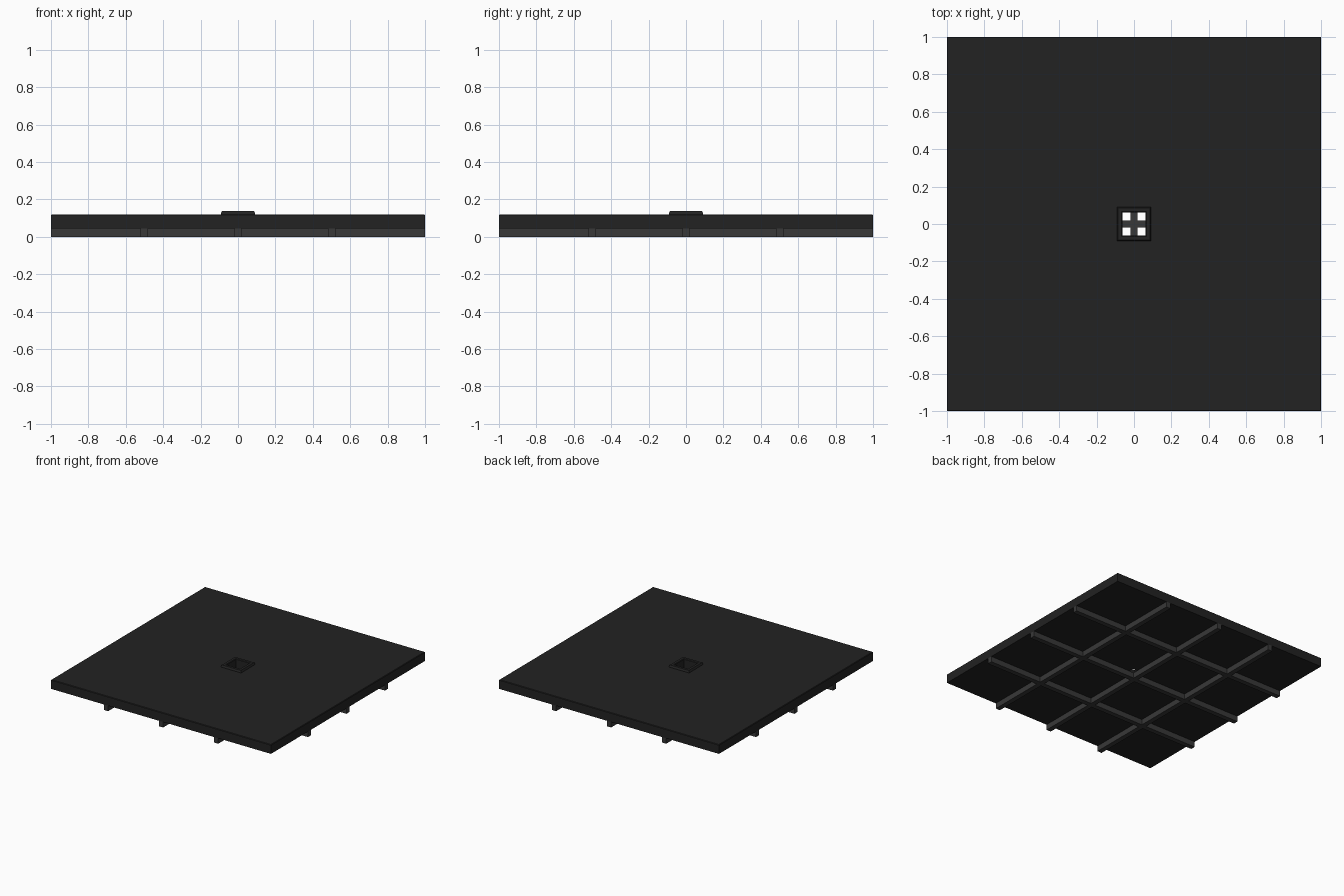
import bpy, bmesh

if "Cube" in bpy.data.objects:
    bpy.data.objects.remove(bpy.data.objects["Cube"])


def material(name, v):
    m = bpy.data.materials.new(name)
    m.diffuse_color = (v, v, v, 1)
    m.use_nodes = True
    m.node_tree.nodes["Principled BSDF"].inputs["Base Color"].default_value = m.diffuse_color
    return m


black = material("black rubber", 0.016)
grey = material("dark grey", 0.04)


def finish(name, bm, mat):
    bmesh.ops.recalc_face_normals(bm, faces=bm.faces)
    me = bpy.data.meshes.new(name)
    bm.to_mesh(me)
    bm.free()
    me.materials.append(mat)
    ob = bpy.data.objects.new(name, me)
    bpy.context.collection.objects.link(ob)
    return ob


def square_ring(name, profile, mat):
    """Sweep a closed (half width, z) profile round a square."""
    bm = bmesh.new()
    corners = [(-1, -1), (1, -1), (1, 1), (-1, 1)]
    rings = [[bm.verts.new((sx * r, sy * r, z)) for r, z in profile] for sx, sy in corners]
    n = len(profile)
    for i in range(4):
        a, b = rings[i], rings[(i + 1) % 4]
        for j in range(n):
            k = (j + 1) % n
            bm.faces.new((a[j], b[j], b[k], a[k]))
    return finish(name, bm, mat)


def box(name, x0, x1, y0, y1, z0, z1, mat):
    bm = bmesh.new()
    bmesh.ops.create_cube(bm, size=1)
    for v in bm.verts:
        v.co = (x1 if v.co.x > 0 else x0, y1 if v.co.y > 0 else y0, z1 if v.co.z > 0 else z0)
    return finish(name, bm, mat)


# Floor slab with a square hole through the middle
square_ring("floor_slab", [(0.062, 0.045), (1, 0.045), (1, 0.116), (0.996, 0.12), (0.062, 0.12)], black)

# Raised collar round the hole
square_ring("hole_collar", [(0.062, 0.115), (0.092, 0.115), (0.092, 0.124),
                            (0.086, 0.137), (0.066, 0.137), (0.062, 0.133)], black)

# Crossing support ribs underneath
W = 0.02
for i, c in enumerate((-0.5, 0, 0.5)):
    box(f"long_rib_{i}", c - W, c + W, -1, 1, 0, 0.045, grey)
    edges = [-1, -0.5 - W, -0.5 + W, -W, W, 0.5 - W, 0.5 + W, 1]
    for j in range(0, 8, 2):
        box(f"cross_rib_{i}_{j // 2}", edges[j], edges[j + 1], c - W, c + W, 0, 0.045, grey)
